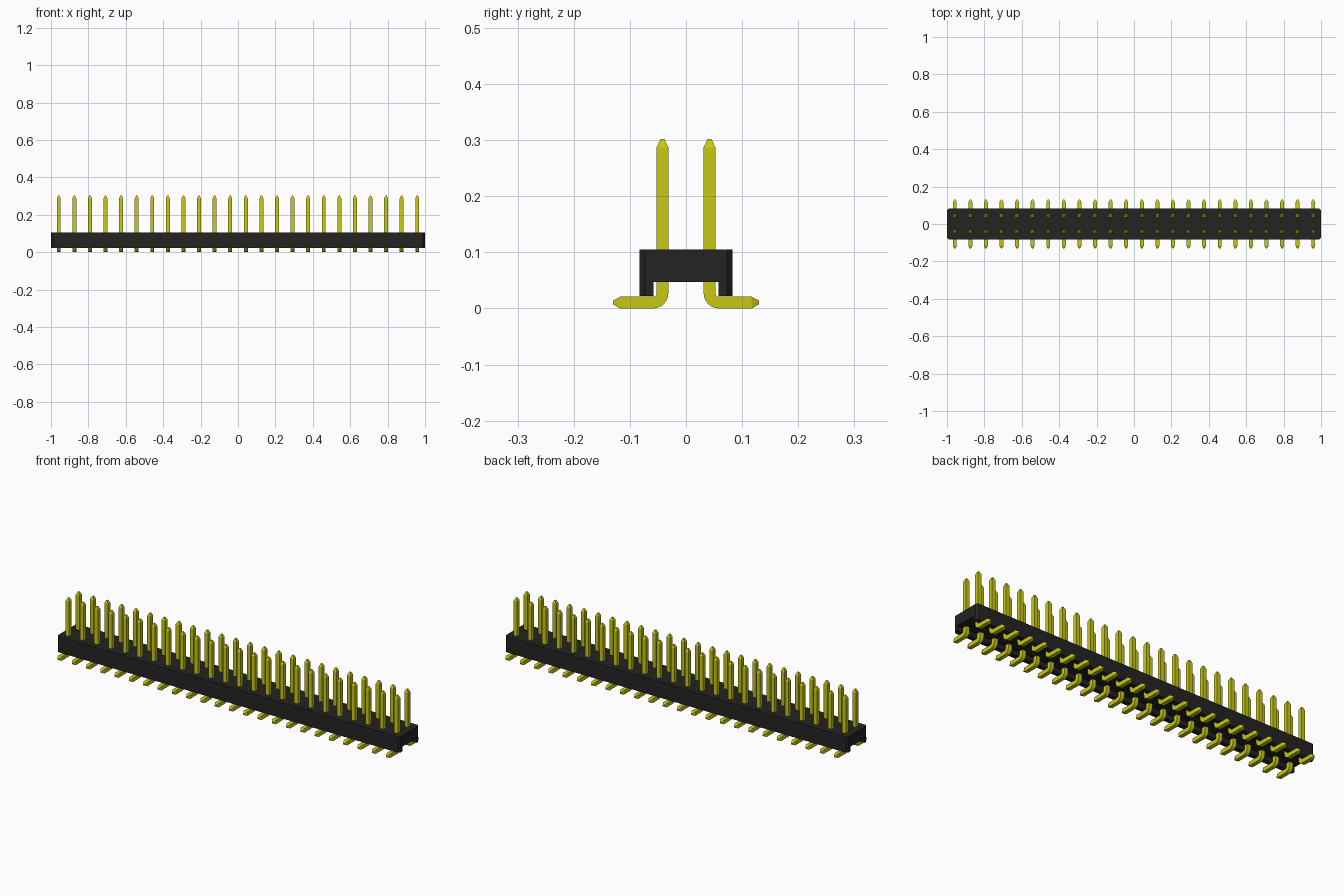
import bpy, bmesh
from math import sin, cos, pi, radians

cube = bpy.data.objects.get("Cube")
if cube:
    bpy.data.objects.remove(cube)

COUNT = 24
PITCH = 2 / COUNT
PIN_Y = 0.042          # distance of each pin row from the centre line
HALF = 0.0105          # half thickness of a pin
TIP = 0.0035           # half thickness of the blunt pin tip


def material(name, rgb):
    mat = bpy.data.materials.new(name)
    mat.use_nodes = True
    color = (*rgb, 1)
    mat.diffuse_color = color
    mat.node_tree.nodes["Principled BSDF"].inputs["Base Color"].default_value = color
    return mat


def make_object(name, bm, mat):
    bmesh.ops.recalc_face_normals(bm, faces=bm.faces)
    mesh = bpy.data.meshes.new(name)
    bm.to_mesh(mesh)
    bm.free()
    mesh.materials.append(mat)
    obj = bpy.data.objects.new(name, mesh)
    bpy.context.collection.objects.link(obj)
    return obj


black = material("black plastic", (0.017, 0.017, 0.017))
yellow = material("yellow metal", (0.58, 0.58, 0.008))

# Housing: channel profile extruded along x, with chamfered upright corners
bm = bmesh.new()
half_profile = [(0.083, 0.105), (0.083, 0.022), (0.058, 0.022), (0.058, 0.047)]
profile = half_profile + [(-y, z) for y, z in reversed(half_profile)]
face = bm.faces.new([bm.verts.new((-1, y, z)) for y, z in profile])
ext = bmesh.ops.extrude_face_region(bm, geom=[face])
bmesh.ops.translate(bm, vec=(2, 0, 0),
                    verts=[v for v in ext["geom"] if isinstance(v, bmesh.types.BMVert)])
corners = [e for e in bm.edges
           if all(abs(v.co.x) > 0.99 and abs(v.co.y) > 0.08 for v in e.verts)
           and abs(e.verts[0].co.z - e.verts[1].co.z) > 0.01]
bmesh.ops.bevel(bm, geom=corners, offset=0.01, segments=1, affect='EDGES')
make_object("housing", bm, black)

# Pin: square section swept down the post, round the bend and out along the foot
RADIUS = 0.0165
sections = [(PIN_Y, 0.302, 0, TIP), (PIN_Y, 0.287, 0, HALF)]
for i in range(7):
    a = i / 6 * pi / 2
    sections.append((PIN_Y + RADIUS * (1 - cos(a)),
                     HALF + RADIUS * (1 - sin(a)), a, HALF))
sections += [(0.117, HALF, pi / 2, HALF), (0.130, HALF, pi / 2, TIP)]

bm = bmesh.new()
rings = []
for y, z, a, h in sections:
    rings.append([bm.verts.new((sx * h, y + sn * h * cos(a), z + sn * h * sin(a)))
                  for sx, sn in ((-1, -1), (1, -1), (1, 1), (-1, 1))])
for r0, r1 in zip(rings, rings[1:]):
    for k in range(4):
        j = (k + 1) % 4
        bm.faces.new((r0[k], r0[j], r1[j], r1[k]))
bm.faces.new(rings[0])
bm.faces.new(rings[-1])
pins = make_object("contact_pins", bm, yellow)
pins.location.x = -1 + PITCH / 2

# Smooth only the bend
bpy.ops.object.select_all(action='DESELECT')
pins.select_set(True)
bpy.context.view_layer.objects.active = pins
bpy.ops.object.shade_smooth_by_angle(angle=radians(20))

# Second row by mirroring, then repeat along the housing
mirror = pins.modifiers.new("rows", 'MIRROR')
mirror.use_axis = (False, True, False)
mirror.use_mirror_merge = False
array = pins.modifiers.new("columns", 'ARRAY')
array.count = COUNT
array.use_relative_offset = False
array.use_constant_offset = True
array.constant_offset_displace = (PITCH, 0, 0)
